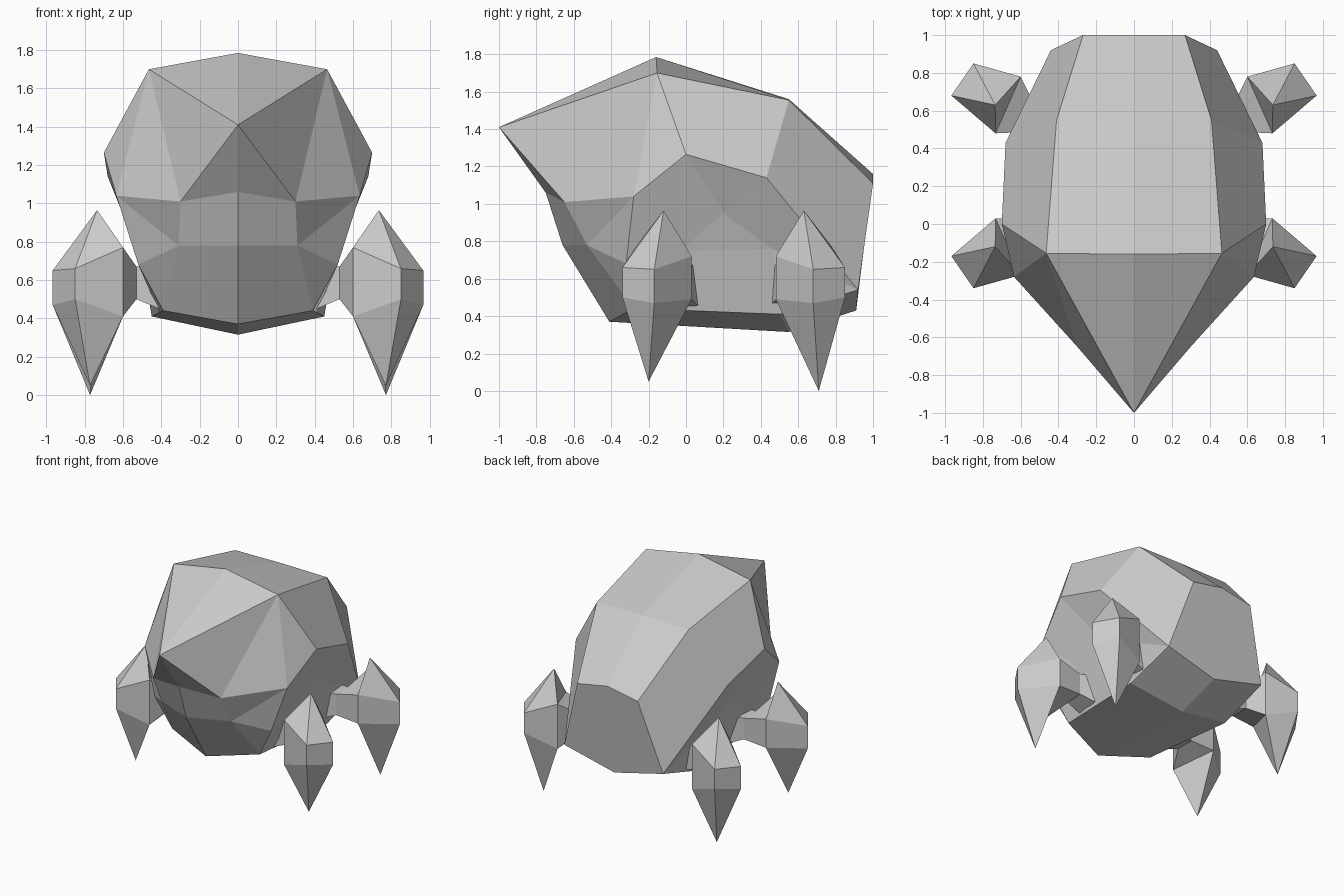
import bpy
import bmesh

default_cube = bpy.data.objects.get("Cube")
if default_cube:
    bpy.data.objects.remove(default_cube, do_unlink=True)

grey = bpy.data.materials.new("plain_grey")
grey.use_nodes = True
colour = (0.6, 0.6, 0.6, 1)
grey.diffuse_color = colour
grey.node_tree.nodes["Principled BSDF"].inputs["Base Color"].default_value = colour


def mirrored_object(name, bm, merge):
    """Turn a left-hand bmesh into a flat shaded object mirrored across x."""
    bmesh.ops.recalc_face_normals(bm, faces=bm.faces)
    mesh = bpy.data.meshes.new(name)
    bm.to_mesh(mesh)
    bm.free()
    mesh.materials.append(grey)
    obj = bpy.data.objects.new(name, mesh)
    bpy.context.collection.objects.link(obj)
    mirror = obj.modifiers.new("mirror", "MIRROR")
    mirror.use_mirror_merge = merge
    mirror.use_clip = merge
    return obj


def bridge(bm, lower, upper):
    """Join two rings of vertices with quads."""
    count = len(lower)
    for i in range(count):
        j = (i + 1) % count
        bm.faces.new((lower[i], lower[j], upper[j], upper[i]))


# Body: the faceted left half, described by named corners
corners = {
    "nose": (0, -1, 1.41),
    "crown": (0, -.16, 1.785), "brow": (.465, -.155, 1.7),
    "ridge": (0, .55, 1.56), "shoulder": (.41, .55, 1.555),
    "rump": (0, 1, 1.16), "hip": (.27, 1, 1.11),
    "cheek": (.7, 0, 1.265), "flank": (.68, .43, 1.14),
    "lip": (0, -.75, 1.06), "jaw": (.3, -.65, 1.01), "jowl": (.635, -.28, 1.04),
    "chin": (0, -.66, .78), "throat": (.31, -.53, .78), "neck": (.52, -.32, .68),
    "chest": (0, -.41, .37), "breast": (.39, -.28, .44),
    "waist": (.57, .2, .95),
    "front_socket": (.51, -.03, .75), "rear_socket": (.51, .46, .76),
    "front_groin": (.41, 0, .43), "rear_groin": (.45, .5, .41),
    "belly": (0, .55, .315), "tail": (0, .91, .43), "haunch": (.44, .92, .54),
}
panels = [
    # head and back
    "nose brow crown", "nose jaw brow", "nose lip jaw",
    "brow jaw jowl", "brow jowl cheek",
    "crown brow shoulder ridge", "ridge shoulder hip rump",
    "brow cheek flank shoulder", "shoulder flank haunch hip",
    "rump hip haunch tail",
    # jaw and chest
    "lip chin throat jaw", "jaw throat jowl", "jowl throat neck",
    "chin chest breast throat", "throat breast neck",
    # sides
    "cheek waist flank", "cheek jowl waist", "jowl front_socket waist",
    "jowl neck front_socket", "neck breast front_groin front_socket",
    "waist front_socket rear_socket",
    "front_socket front_groin rear_groin rear_socket",
    "waist rear_socket flank", "flank rear_socket haunch",
    "rear_socket rear_groin haunch",
    # underside
    "chest belly front_groin", "chest front_groin breast",
    "belly rear_groin front_groin", "belly tail haunch rear_groin",
]
bm = bmesh.new()
body = {name: bm.verts.new(co) for name, co in corners.items()}
for panel in panels:
    bm.faces.new([body[name] for name in panel.split()])
mirrored_object("body", bm, True)


# Legs: four-sided spindles, each with a waisted arm reaching into the body
# Ring corners run outer, far, inner, near: x, offset along y, top z, bottom z
spindle = [
    (.967, 0, .65, .47),
    (.85, .17, .66, .5),
    (.6, .1, .77, .41),
    (.733, -.2, .72, .49),
]


def make_leg(name, y, side, tip):
    bm = bmesh.new()

    def point(x, offset, z):
        return bm.verts.new((x, y + side * offset, z))

    upper = [point(x, d, top) for x, d, top, low in spindle]
    lower = [point(x, d, low) for x, d, top, low in spindle]
    peak = point(.735, -.05, .965)
    foot = point(.772, .03, tip)
    for i in range(len(upper)):
        j = (i + 1) % len(upper)
        bm.faces.new((upper[i], upper[j], peak))
        bm.faces.new((lower[j], lower[i], foot))
        if i != 2:
            bm.faces.new((lower[i], lower[j], upper[j], upper[i]))

    # Arm: leg opening, narrow wrist, wide root inside the body
    def section(x, far, near, low, top):
        return [point(x, far, low), point(x, near, low),
                point(x, near, top), point(x, far, top)]

    opening = [lower[2], lower[3], upper[3], upper[2]]
    wrist = section(.53, -.04, -.19, .5, .67)
    root = section(.41, -.04, -.24, .45, .68)
    bridge(bm, opening, wrist)
    bridge(bm, wrist, root)
    bm.faces.new(root)
    mirrored_object(name, bm, False)


make_leg("front_legs", -.17, -1, .05)
make_leg("rear_legs", .68, 1, .0)
